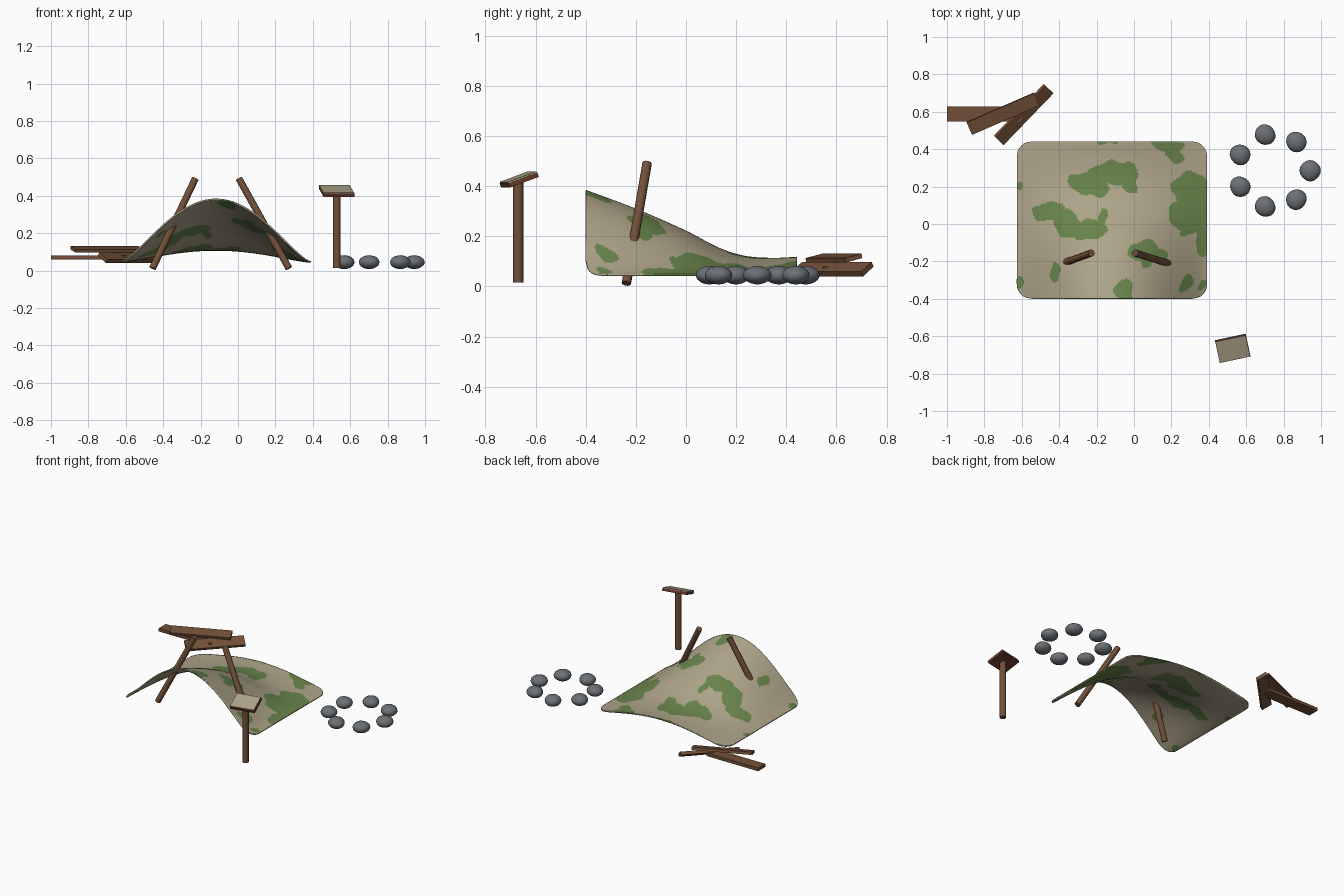
import bpy, bmesh, math, random
from mathutils import Vector, Matrix

if "Cube" in bpy.data.objects:
    bpy.data.objects.remove(bpy.data.objects["Cube"])

random.seed(4)


def material(name, rgb):
    m = bpy.data.materials.new(name)
    m.diffuse_color = (*rgb, 1)
    m.use_nodes = True
    m.node_tree.nodes["Principled BSDF"].inputs["Base Color"].default_value = m.diffuse_color
    return m


TAN = material("canvas tan", (0.42, 0.37, 0.25))
GREEN = material("leaf green", (0.14, 0.23, 0.07))
WOOD = material("brown wood", (0.17, 0.08, 0.04))
RED = material("red brown wood", (0.14, 0.04, 0.025))
STONE = material("grey stone", (0.15, 0.165, 0.18))


def make(name, bm, mats, smooth=None):
    mesh = bpy.data.meshes.new(name)
    bm.to_mesh(mesh)
    bm.free()
    obj = bpy.data.objects.new(name, mesh)
    bpy.context.collection.objects.link(obj)
    for m in mats:
        mesh.materials.append(m)
    if smooth:
        bpy.ops.object.select_all(action='DESELECT')
        obj.select_set(True)
        bpy.context.view_layer.objects.active = obj
        bpy.ops.object.shade_smooth_by_angle(angle=math.radians(smooth))
    return obj


def box(name, size, loc, yaw=0, roll=0, mat=WOOD):
    bm = bmesh.new()
    rot = (Matrix.Rotation(math.radians(yaw), 4, 'Z')
           @ Matrix.Rotation(math.radians(roll), 4, 'X'))
    bmesh.ops.create_cube(bm, size=1, matrix=Matrix.Translation(loc) @ rot
                          @ Matrix.Diagonal((*size, 1)))
    return make(name, bm, [mat])


def rod(name, a, b, radius):
    a, b = Vector(a), Vector(b)
    bm = bmesh.new()
    rot = (b - a).to_track_quat('Z', 'Y').to_matrix().to_4x4()
    bmesh.ops.create_cone(bm, cap_ends=True, segments=12, radius1=radius,
                          radius2=radius, depth=(b - a).length,
                          matrix=Matrix.Translation((a + b) / 2) @ rot)
    return make(name, bm, [WOOD], 40)


# Canvas shelter: arched sheet, high at the front, low at the back
CX, HALF, Y0, Y1, CORNER = -0.118, 0.508, -0.40, 0.442, 0.08
RIDGE = [(-0.40, 0.335), (-0.2, 0.26), (0, 0.172), (0.13, 0.105),
         (0.23, 0.073), (0.34, 0.064), (0.442, 0.068)]


def ridge(y):
    # smooth interpolation through the ridge heights
    k = max(i for i in range(len(RIDGE) - 1) if RIDGE[i][0] <= y + 1e-6)

    def slope(i):
        p, q = RIDGE[max(i - 1, 0)], RIDGE[min(i + 1, len(RIDGE) - 1)]
        return (q[1] - p[1]) / (q[0] - p[0])
    (ya, za), (yb, zb) = RIDGE[k], RIDGE[k + 1]
    h = yb - ya
    t = (y - ya) / h
    return (za * (2*t**3 - 3*t*t + 1) + zb * (3*t*t - 2*t**3)
            + h * slope(k) * (t**3 - 2*t*t + t) + h * slope(k + 1) * (t**3 - t*t))


# Camouflage patches: x, y, x radius, y radius
PATCHES = [(-.25, .22, .10, .06), (-.13, .265, .11, .065), (-.05, .28, .08, .055),
           (-.19, .185, .06, .04), (-.02, .21, .04, .045),
           (-.45, .07, .09, .05), (-.35, -.01, .075, .075), (-.23, -.025, .08, .055),
           (-.30, -.05, .07, .03), (-.16, .03, .025, .045),
           (.30, .19, .105, .085), (.26, .06, .07, .09), (.35, .08, .06, .16),
           (.38, -.08, .05, .10), (.28, -.03, .05, .035),
           (.18, .425, .09, .035), (.21, .37, .045, .04), (-.14, .44, .055, .02),
           (.05, -.14, .08, .05), (.13, -.17, .06, .035), (.06, -.21, .03, .03),
           (-.425, -.26, .026, .055), (-.05, -.35, .05, .06), (.28, -.32, .035, .045),
           (-.61, .2, .022, .022), (-.61, -.32, .02, .04), (.365, -.33, .02, .03)]


def is_green(x, y):
    x += 0.009 * math.sin(31 * y) + 0.006 * math.sin(67 * y + 1)
    y += 0.009 * math.sin(27 * x + 2) + 0.006 * math.sin(59 * x)
    return any(((x - a) / rx) ** 2 + ((y - b) / ry) ** 2 < 1 for a, b, rx, ry in PATCHES)


def sheet_point(i, j, nx, ny):
    y = Y0 + (Y1 - Y0) * j / ny
    d = max(0, CORNER - min(y - Y0, Y1 - y))
    width = HALF - CORNER + math.sqrt(max(0, CORNER ** 2 - d * d))
    x = (2 * i / nx - 1) * width
    z = 0.046 + ridge(y) * max(0, 1 - (x / HALF) ** 2) ** 1.45
    return x + CX, y, z


NX, NY = 150, 124
bm = bmesh.new()
grid = [[bm.verts.new(sheet_point(i, j, NX, NY)) for i in range(NX + 1)]
        for j in range(NY + 1)]
for j in range(NY):
    for i in range(NX):
        f = bm.faces.new((grid[j][i], grid[j][i+1], grid[j+1][i+1], grid[j+1][i]))
        c = f.calc_center_median()
        f.material_index = int(is_green(c.x, c.y))
canvas = make("canvas_shelter", bm, [TAN, GREEN], 50)
thick = canvas.modifiers.new("thickness", 'SOLIDIFY')
thick.thickness = 0.008
thick.offset = 0

# Leaning support poles
rod("left_pole", (-0.457, -0.238, 0.012), (-0.228, -0.155, 0.492), 0.019)
rod("right_pole", (0.272, -0.238, 0.012), (0.005, -0.155, 0.492), 0.019)

# Sign post with tilted board and pale plate
rod("sign_post", (0.528, -0.67, 0.015), (0.528, -0.67, 0.42), 0.021)
box("sign_board", (0.168, 0.126, 0.018), (0.528, -0.665, 0.424), 12, 20, RED)
box("sign_plate", (0.164, 0.122, 0.006), (0.5265, -0.669, 0.435), 12, 20, TAN)

# Loose planks
box("low_plank", (0.40, 0.08, 0.022), (-0.80, 0.587, 0.069))
box("tilted_plank", (0.385, 0.072, 0.022), (-0.59, 0.585, 0.069), 46, 33)
box("top_plank", (0.395, 0.074, 0.018), (-0.70, 0.59, 0.113), 23.5, 14)

# Ring of stones
for k in range(7):
    a = 2 * math.pi * k / 7
    bm = bmesh.new()
    bmesh.ops.create_icosphere(bm, subdivisions=3, radius=1)
    p = random.uniform(0, 6)
    for v in bm.verts:
        lump = 1 + 0.05 * math.sin(2.5 * v.co.x + p) * math.cos(2.5 * v.co.y + 2 * p)
        v.co = Vector((0.745 + 0.197 * math.cos(a) + 0.055 * lump * v.co.x,
                       0.285 + 0.197 * math.sin(a) + 0.055 * lump * v.co.y,
                       0.045 + 0.037 * v.co.z))
    make(f"ring_stone_{k + 1}", bm, [STONE], 60)
